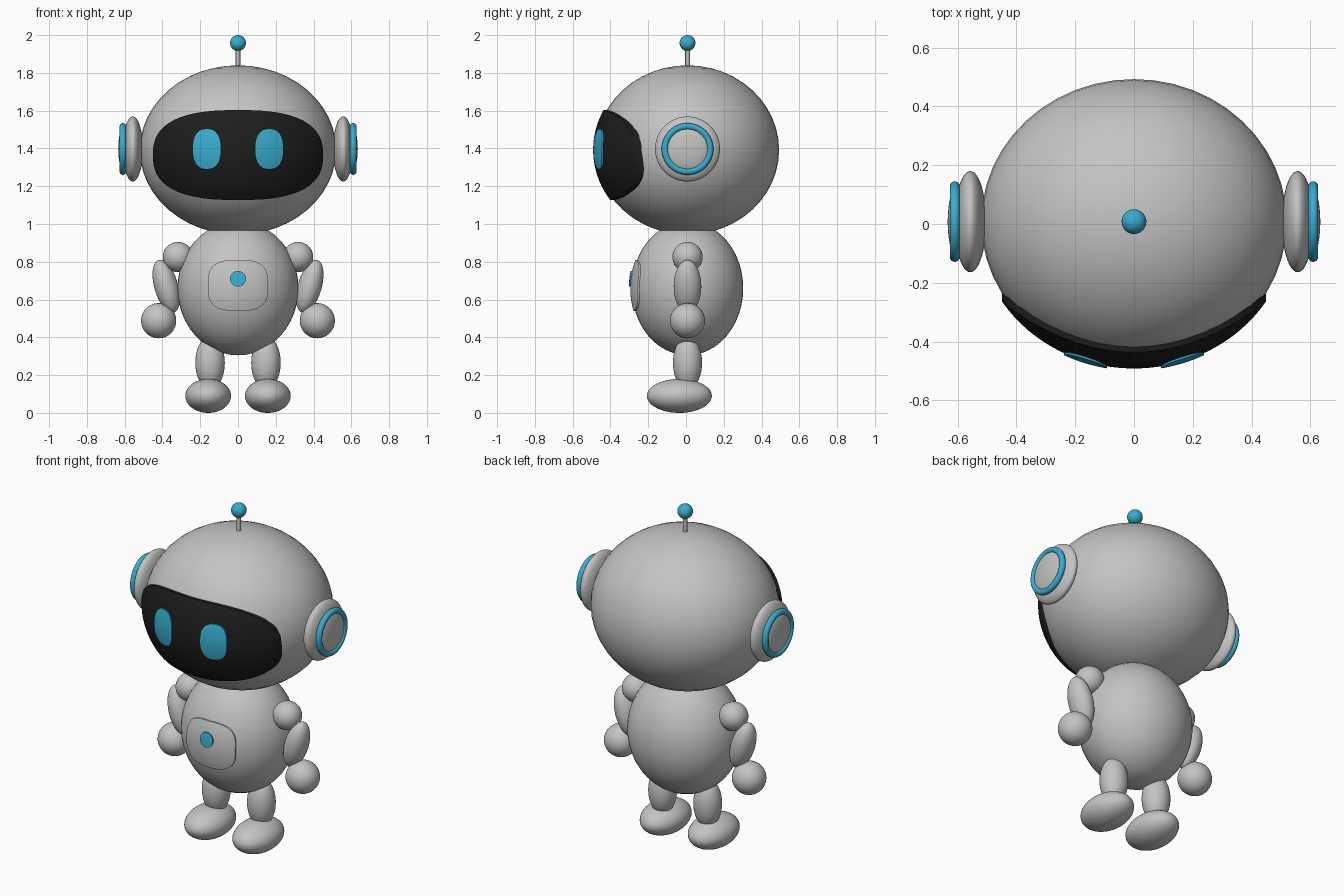
import bpy, bmesh
from math import sin, cos, pi, sqrt, radians

cube = bpy.data.objects.get("Cube")
if cube:
    bpy.data.objects.remove(cube, do_unlink=True)

MID_Y = 0.008


def material(name, r, g, b):
    m = bpy.data.materials.new(name)
    m.use_nodes = True
    m.diffuse_color = (r, g, b, 1)
    bsdf = next(n for n in m.node_tree.nodes if n.type == 'BSDF_PRINCIPLED')
    bsdf.inputs["Base Color"].default_value = (r, g, b, 1)
    return m


GREY = material("light grey shell", 0.55, 0.55, 0.55)
BLUE = material("cyan blue light", 0.04, 0.42, 0.62)
BLACK = material("black glass", 0.012, 0.012, 0.012)


def finish(name, mat):
    ob = bpy.context.object
    ob.name = name
    ob.data.materials.append(mat)
    bpy.ops.object.shade_smooth_by_angle(angle=radians(40))
    return ob


def ellipsoid(name, centre, radii, mat, tilt=0):
    bpy.ops.mesh.primitive_uv_sphere_add(segments=48, ring_count=24, radius=1,
                                         location=centre, rotation=(0, tilt, 0))
    bpy.context.object.scale = radii
    return finish(name, mat)


def curved_plate(name, x, z, half_w, half_h, power, host, lift, mat, depth, rings=12, segs=80):
    """Rounded plate that follows the front of the host ellipsoid (centre z, radii)."""
    host_z, (rx, ry, rz) = host
    bm = bmesh.new()

    def point(t, a, inset=0):
        c, s = cos(a), sin(a)
        r = t / (abs(c) ** power + abs(s) ** power) ** (1 / power)
        px, pz = x + half_w * r * c, z + half_h * r * s
        bulge = sqrt(max(0, 1 - (px / rx) ** 2 - ((pz - host_z) / rz) ** 2))
        return bm.verts.new((px, MID_Y - ry * bulge - lift + inset, pz))

    angles = [2 * pi * i / segs for i in range(segs)]
    loops = [[point(k / rings, a) for a in angles] for k in range(1, rings + 1)]
    loops.append([point(1, a, depth) for a in angles])
    hub = point(0, 0)
    for i in range(segs):
        j = (i + 1) % segs
        bm.faces.new((hub, loops[0][i], loops[0][j]))
        for inner, outer in zip(loops, loops[1:]):
            bm.faces.new((inner[i], outer[i], outer[j], inner[j]))
    mesh = bpy.data.meshes.new(name)
    bm.to_mesh(mesh)
    bm.free()
    ob = bpy.data.objects.new(name, mesh)
    bpy.context.collection.objects.link(ob)
    bpy.ops.object.select_all(action='DESELECT')
    ob.select_set(True)
    bpy.context.view_layer.objects.active = ob
    return finish(name, mat)


# Head, visor and antenna
HEAD_Z, HEAD = 1.392, (0.52, 0.485, 0.448)
ellipsoid("head", (0, MID_Y, HEAD_Z), HEAD, GREY)
visor_host = (HEAD_Z, tuple(r * 1.03 for r in HEAD))
curved_plate("visor", 0, 1.365, 0.45, 0.238, 2.6, visor_host, 0, BLACK, 0.03, 20, 120)
bpy.ops.mesh.primitive_cylinder_add(vertices=24, radius=0.012, depth=0.14,
                                    location=(0, MID_Y, 1.87))
finish("antenna_rod", GREY)
ellipsoid("antenna_ball", (0, MID_Y, 1.958), (0.042,) * 3, BLUE)

# Body with belly panel and button
BODY_Z, BODY = 0.66, (0.32, 0.295, 0.355)
ellipsoid("body", (0, MID_Y, BODY_Z), BODY, GREY)
curved_plate("belly_panel", 0, 0.675, 0.16, 0.135, 3, (BODY_Z, BODY), 0.008, GREY, 0.012)
curved_plate("belly_button", 0, 0.71, 0.042, 0.042, 2, (BODY_Z, BODY), 0.016, BLUE, 0.009, 4, 40)

# Paired parts
for side, label in ((1, "left"), (-1, "right")):
    curved_plate(label + "_eye", side * 0.165, HEAD_Z + 0.005, 0.073, 0.105, 2.5,
                 visor_host, 0.007, BLUE, 0.009, 6, 48)

    # Ear: pad, glowing ring and domed cap
    ellipsoid(label + "_ear_pad", (side * 0.557, MID_Y, 1.397), (0.054, 0.172, 0.172), GREY)
    bpy.ops.mesh.primitive_torus_add(major_radius=0.12, minor_radius=0.017,
                                     major_segments=64, minor_segments=16,
                                     location=(side * 0.61, MID_Y, 1.397),
                                     rotation=(0, pi / 2, 0))
    finish(label + "_ear_ring", BLUE)
    ellipsoid(label + "_ear_cap", (side * 0.604, MID_Y, 1.397), (0.03, 0.118, 0.118), GREY)

    # Arm
    ellipsoid(label + "_shoulder", (side * 0.318, MID_Y, 0.825), (0.08,) * 3, GREY)
    ellipsoid(label + "_arm", (side * 0.38, MID_Y, 0.67), (0.063, 0.073, 0.145), GREY,
              side * radians(16))
    ellipsoid(label + "_hand", (side * 0.42, MID_Y, 0.488), (0.093,) * 3, GREY)

    # Leg
    ellipsoid(label + "_leg", (side * 0.148, MID_Y, 0.265), (0.078, 0.077, 0.14), GREY)
    ellipsoid(label + "_foot", (side * 0.158, -0.035, 0.09), (0.121, 0.172, 0.09), GREY)
